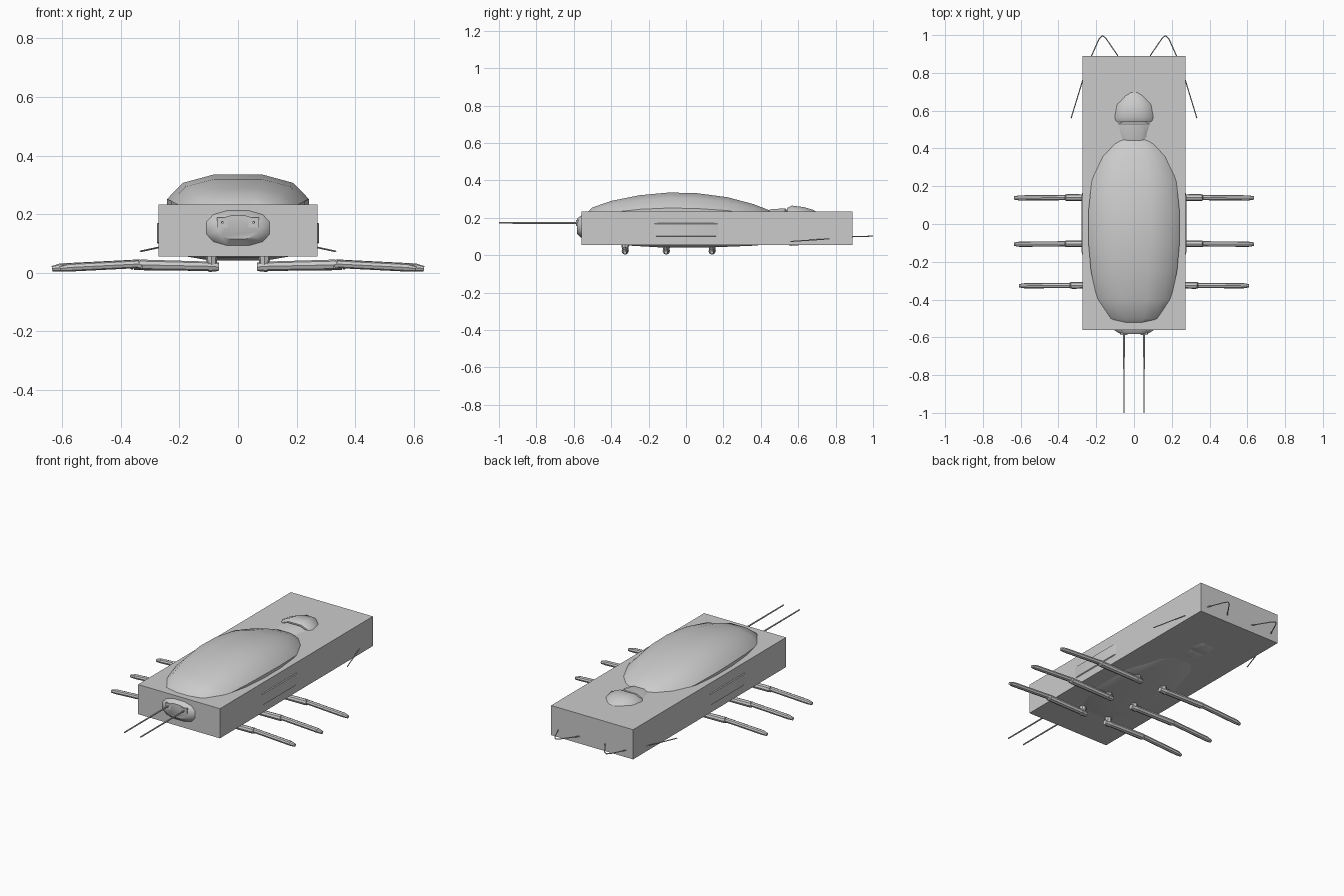
import bpy, bmesh
from math import cos, sin, pi, copysign
from mathutils import Vector

if "Cube" in bpy.data.objects:
    bpy.data.objects.remove(bpy.data.objects["Cube"])


def finish(name, bm, smooth=None):
    bmesh.ops.recalc_face_normals(bm, faces=bm.faces)
    me = bpy.data.meshes.new(name)
    bm.to_mesh(me)
    bm.free()
    ob = bpy.data.objects.new(name, me)
    bpy.context.collection.objects.link(ob)
    if smooth:
        bpy.context.view_layer.objects.active = ob
        ob.select_set(True)
        bpy.ops.object.shade_smooth_by_angle(angle=smooth)
        ob.select_set(False)
    return ob


def loft(name, rings, n=12, power=0.8):
    """Closed loft along y; each ring is (y, half width, bottom z, top z)."""
    bm = bmesh.new()
    rows = []
    reach = cos(pi / n) ** power
    for y, w, lo, hi in rings:
        row = []
        for i in range(n):
            a = 2 * pi * (i + 0.5) / n
            c = copysign(abs(cos(a)) ** power, cos(a)) / reach
            s = copysign(abs(sin(a)) ** power, sin(a)) / reach
            row.append(bm.verts.new((c * w, y, (lo + hi) / 2 + s * (hi - lo) / 2)))
        rows.append(row)
    for r0, r1 in zip(rows, rows[1:]):
        for i in range(n):
            j = (i + 1) % n
            bm.faces.new((r0[i], r0[j], r1[j], r1[i]))
    bm.faces.new(rows[0])
    bm.faces.new(rows[-1])
    return finish(name, bm, 0.6)


def limb(name, pts, radii, sides):
    """Chain of tapered segments through the points."""
    bm = bmesh.new()
    for k in range(len(pts) - 1):
        a, b = Vector(pts[k]), Vector(pts[k + 1])
        d = b - a
        m = d.to_track_quat('Z', 'Y').to_matrix().to_4x4()
        m.translation = (a + b) / 2
        bmesh.ops.create_cone(bm, cap_ends=True, segments=sides, radius1=radii[k][0],
                              radius2=radii[k][1], depth=d.length, matrix=m)
    return finish(name, bm, 0.6)


def box(name, lo, hi):
    bm = bmesh.new()
    bmesh.ops.create_cube(bm, size=1)
    for v in bm.verts:
        v.co = [l + (c + 0.5) * (h - l) for c, l, h in zip(v.co, lo, hi)]
    return finish(name, bm)


# Surrounding block
box("block", (-0.272, -0.56, 0.055), (0.272, 0.89, 0.233))

# Lower body, its tail end and flanks just break through the block
loft("abdomen", [(-0.583, 0.07, 0.115, 0.195), (-0.56, 0.108, 0.093, 0.212),
                 (-0.45, 0.17, 0.075, 0.22), (-0.32, 0.235, 0.052, 0.225),
                 (-0.15, 0.277, 0.042, 0.228), (0.15, 0.277, 0.042, 0.228),
                 (0.35, 0.23, 0.05, 0.225), (0.47, 0.13, 0.06, 0.2)])

# Domed wing cover
loft("wing_cover", [(-0.53, 0.10, 0.12, 0.225), (-0.50, 0.15, 0.11, 0.255),
                    (-0.40, 0.195, 0.10, 0.29), (-0.25, 0.228, 0.09, 0.32),
                    (-0.09, 0.242, 0.08, 0.335), (0.06, 0.242, 0.08, 0.331),
                    (0.22, 0.225, 0.09, 0.31), (0.36, 0.18, 0.10, 0.273),
                    (0.44, 0.12, 0.11, 0.242), (0.47, 0.08, 0.12, 0.22)])

# Neck plate and head
loft("neck_plate", [(0.42, 0.09, 0.06, 0.236), (0.46, 0.105, 0.055, 0.246),
                    (0.53, 0.122, 0.055, 0.25), (0.545, 0.11, 0.06, 0.235)])
loft("head", [(0.54, 0.122, 0.055, 0.252), (0.565, 0.125, 0.05, 0.265),
              (0.63, 0.115, 0.055, 0.257), (0.68, 0.08, 0.07, 0.242),
              (0.705, 0.035, 0.09, 0.228)])

for side, s in (("left", -1), ("right", 1)):
    # Tail rods in square sockets
    x = s * 0.053
    box("tail_socket_" + side, (x - 0.018, -0.587, 0.155), (x + 0.018, -0.55, 0.188))
    limb("tail_rod_" + side, [(x, -0.55, 0.172), (x, -1.0, 0.172)], [(0.005, 0.004)], 6)

    # Bent antennae
    limb("antenna_" + side,
         [(s * 0.03, 0.68, 0.13), (s * 0.085, 0.89, 0.098), (s * 0.15, 0.985, 0.101),
          (s * 0.168, 0.998, 0.102), (s * 0.185, 0.98, 0.101), (s * 0.225, 0.89, 0.098),
          (s * 0.272, 0.76, 0.086), (s * 0.333, 0.56, 0.073)],
         [(0.003, 0.003)] * 7, 5)

    # Three jointed legs per side
    for label, y, tip in (("front", -0.325, 0.608), ("middle", -0.105, 0.635), ("rear", 0.14, 0.635)):
        limb(label + "_leg_" + side,
             [(s * 0.09, y, 0.07), (s * 0.09, y, 0.022), (s * (tip - 0.28), y, 0.027),
              (s * (tip - 0.27), y, 0.03), (s * (tip - 0.03), y - 0.002, 0.018),
              (s * tip, y - 0.002, 0.014)],
             [(0.022, 0.016), (0.016, 0.018), (0.018, 0.016), (0.014, 0.014), (0.014, 0.009)], 8)
        # Hip pad
        limb(label + "_hip_" + side, [(s * 0.065, y, 0.02), (s * 0.10, y, 0.022)],
             [(0.014, 0.02)], 8)
